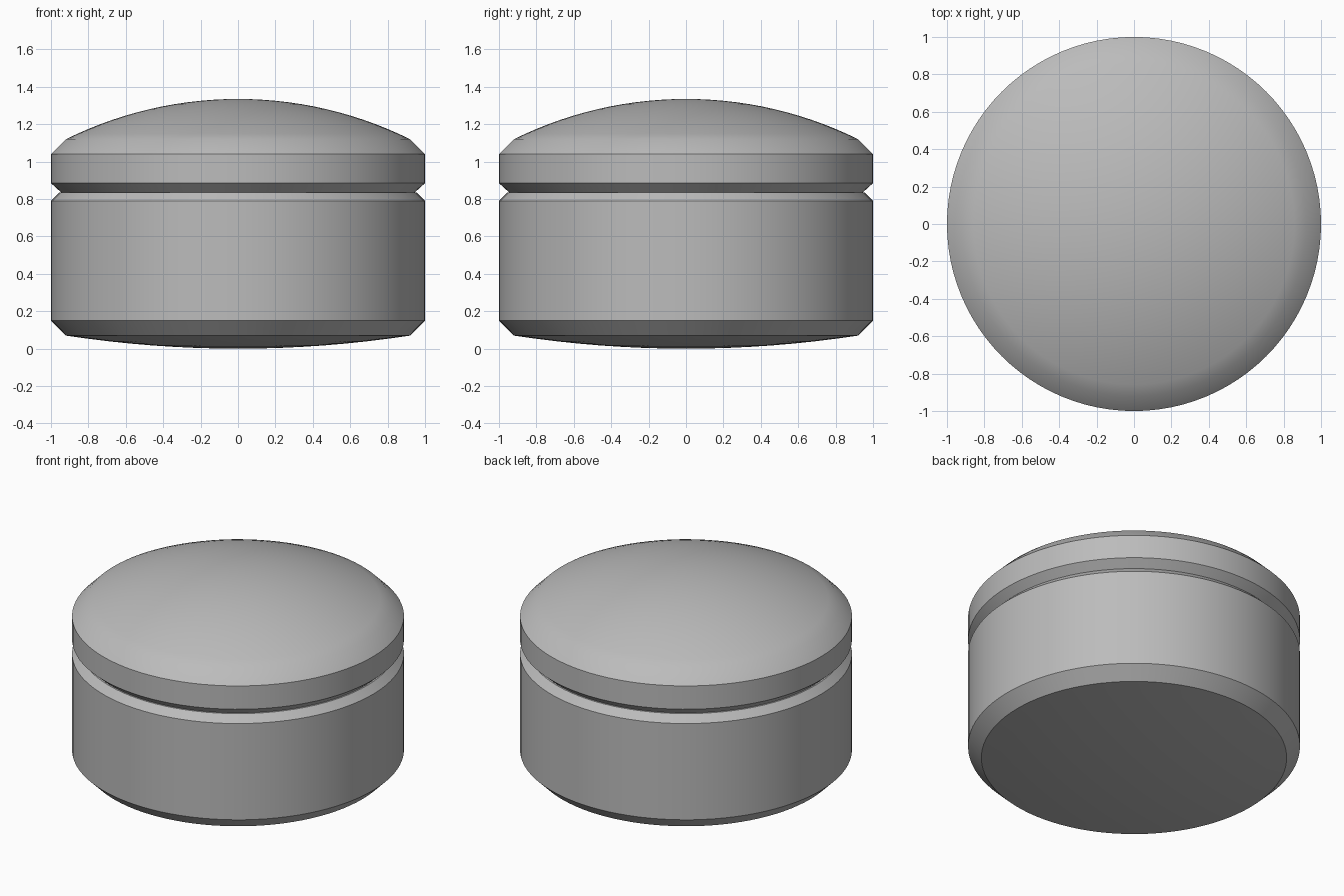
import bpy, bmesh, math

cube = bpy.data.objects.get("Cube")
if cube:
    bpy.data.objects.remove(cube, do_unlink=True)

SEGMENTS = 96


def make_material(name, colour):
    mat = bpy.data.materials.new(name)
    mat.use_nodes = True
    mat.diffuse_color = colour
    mat.node_tree.nodes["Principled BSDF"].inputs["Base Color"].default_value = colour
    return mat


def cap(rim_radius, rim_z, pole_z, steps):
    """Spherical cap profile from the pole out to the rim."""
    sag = pole_z - rim_z
    radius = (rim_radius ** 2 + sag ** 2) / (2 * abs(sag))
    sign = math.copysign(1, sag)
    half = math.asin(rim_radius / radius)
    angles = [half * i / steps for i in range(steps + 1)]
    return [(radius * math.sin(a), pole_z - sign * radius * (1 - math.cos(a)))
            for a in angles]


def lathe(name, profile, mat):
    """Spin a pole-to-pole profile around the z axis."""
    bm = bmesh.new()
    verts = [bm.verts.new((r, 0, z)) for r, z in profile]
    edges = [bm.edges.new(pair) for pair in zip(verts, verts[1:])]
    bmesh.ops.spin(bm, geom=verts + edges, cent=(0, 0, 0), axis=(0, 0, 1),
                   angle=math.tau, steps=SEGMENTS, use_duplicate=False)
    bmesh.ops.remove_doubles(bm, verts=bm.verts, dist=0.0005)
    bmesh.ops.recalc_face_normals(bm, faces=bm.faces)
    mesh = bpy.data.meshes.new(name)
    bm.to_mesh(mesh)
    bm.free()
    mesh.materials.append(mat)
    obj = bpy.data.objects.new(name, mesh)
    bpy.context.collection.objects.link(obj)
    bpy.ops.object.select_all(action="DESELECT")
    obj.select_set(True)
    bpy.context.view_layer.objects.active = obj
    bpy.ops.object.shade_smooth_by_angle(angle=math.radians(30))
    return obj


grey = make_material("plain grey", (0.5, 0.5, 0.5, 1))

# Shallow underside, bevelled wall, V groove, lid band and domed top
underside = cap(0.92, 0.07, 0.0, 8)
wall = [(1, 0.15), (1, 0.79), (0.955, 0.835), (0.945, 0.835), (1, 0.885), (1, 1.04)]
dome = cap(0.92, 1.12, 1.335, 14)
lathe("domed_canister", underside + wall + dome[::-1], grey)
